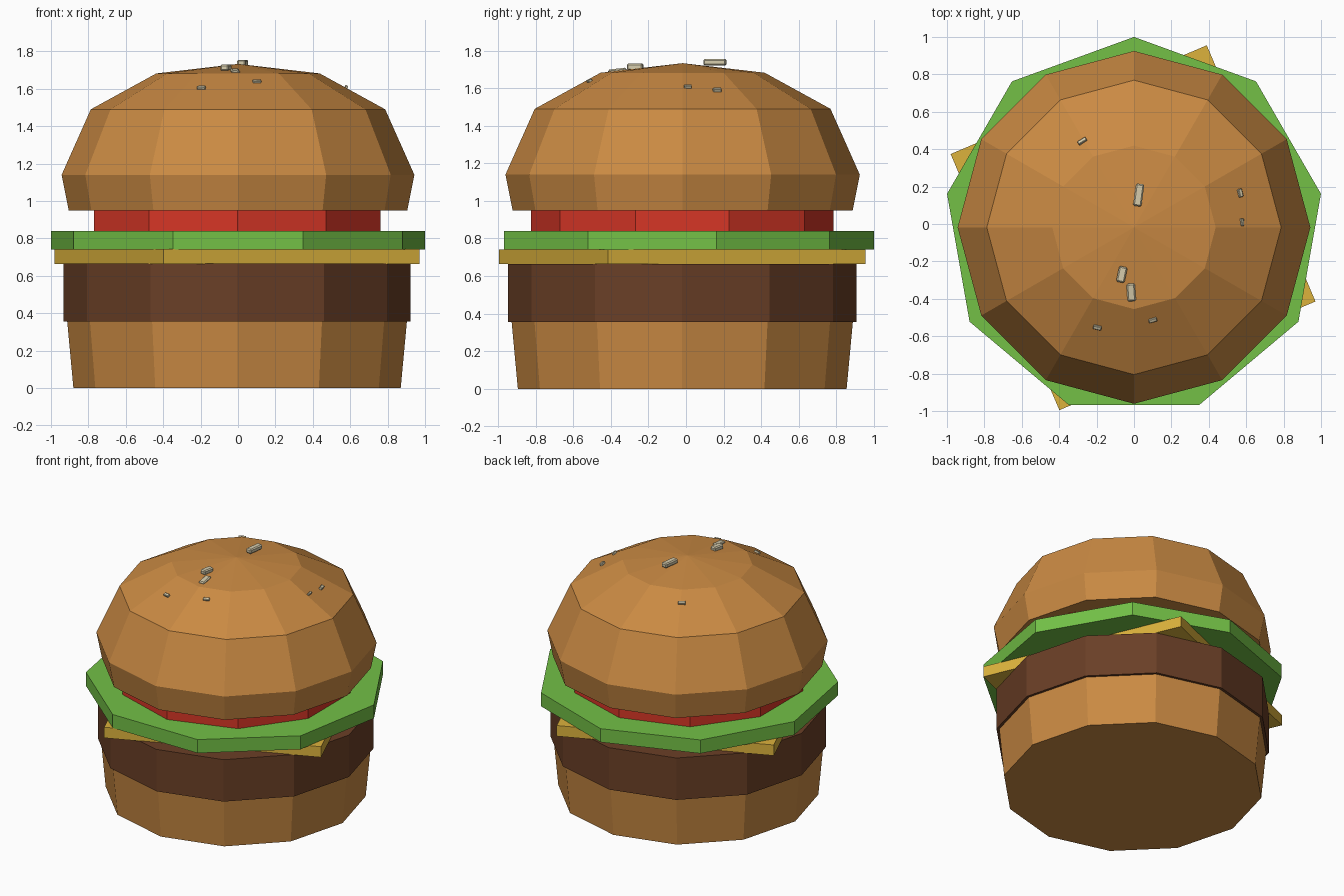
import bpy, bmesh, math
from mathutils import Vector, Matrix

if "Cube" in bpy.data.objects:
    bpy.data.objects.remove(bpy.data.objects["Cube"])


def material(name, rgb):
    lin = [(c / 255 / 12.92) if c / 255 <= 0.04045 else ((c / 255 + 0.055) / 1.055) ** 2.4 for c in rgb]
    m = bpy.data.materials.new(name)
    m.diffuse_color = (*lin, 1)
    m.use_nodes = True
    m.node_tree.nodes["Principled BSDF"].inputs["Base Color"].default_value = m.diffuse_color
    return m


BUN = material("toasted bun", (202, 138, 67))
PATTY = material("cooked meat", (106, 63, 38))
CHEESE = material("cheese yellow", (220, 178, 60))
LETTUCE = material("lettuce green", (115, 192, 70))
TOMATO = material("tomato red", (214, 54, 38))
SEED = material("seed cream", (214, 204, 172))


def finish(bm, name, mat):
    bmesh.ops.recalc_face_normals(bm, faces=bm.faces)
    me = bpy.data.meshes.new(name)
    bm.to_mesh(me)
    bm.free()
    me.materials.append(mat)
    ob = bpy.data.objects.new(name, me)
    bpy.context.collection.objects.link(ob)
    return ob


def layer(name, mat, sides, phase, centre, rings, apex=None):
    """Stack of regular polygons (radius, z), capped flat or with an apex."""
    bm = bmesh.new()
    cx, cy = centre
    loops = []
    for r, z in rings:
        angles = [math.radians(phase) + math.tau * i / sides for i in range(sides)]
        loops.append([bm.verts.new((cx + r * math.cos(a), cy + r * math.sin(a), z)) for a in angles])
    for lo, hi in zip(loops, loops[1:]):
        for i in range(sides):
            j = (i + 1) % sides
            bm.faces.new((lo[i], lo[j], hi[j], hi[i]))
    bm.faces.new(loops[0][::-1])
    if apex is None:
        bm.faces.new(loops[-1])
    else:
        tip = bm.verts.new((cx, cy, apex))
        for i in range(sides):
            bm.faces.new((loops[-1][i], loops[-1][(i + 1) % sides], tip))
    return finish(bm, name, mat)


# Stacked fillings and buns
layer("bottom_bun", BUN, 12, 0, (-0.005, -0.02), [(0.875, 0), (0.908, 0.355)])
layer("patty", PATTY, 12, 0, (-0.005, -0.02), [(0.927, 0.355), (0.927, 0.665)])
layer("cheese_slice", CHEESE, 4, 68, (-0.005, -0.02), [(1.052, 0.663), (1.052, 0.742)])
layer("lettuce_leaf", LETTUCE, 9, 90, (0, -0.015), [(1.015, 0.74), (1.015, 0.84)])
layer("tomato_slice", TOMATO, 10, 90, (-0.003, -0.02), [(0.805, 0.838), (0.805, 0.952)])
layer("top_bun", BUN, 12, 0, (0, -0.018),
      [(0.905, 0.95), (0.943, 1.14), (0.787, 1.49), (0.437, 1.682)], apex=1.733)

# Sesame seeds: x, y, z, width, length, turn, tilt about x, tilt about y (degrees)
seeds = [
    (0.025, 0.155, 1.738, 0.045, 0.12, -8, 0, 0),
    (-0.065, -0.27, 1.713, 0.045, 0.085, -12, 0, 0),
    (-0.015, -0.365, 1.687, 0.045, 0.095, 4, 7, 0),
    (-0.195, -0.55, 1.598, 0.045, 0.022, -15, 25, -8),
    (0.10, -0.51, 1.631, 0.045, 0.022, 18, 25, 5),
    (-0.275, 0.44, 1.625, 0.05, 0.02, 35, -24, -14),
    (0.565, 0.165, 1.585, 0.022, 0.045, 12, -6, 27),
    (0.575, 0.01, 1.602, 0.014, 0.04, 5, 0, 28),
]
for k, (x, y, z, w, l, turn, tx, ty) in enumerate(seeds):
    bm = bmesh.new()
    bmesh.ops.create_cube(bm, size=1)
    bmesh.ops.scale(bm, vec=Vector((w, l, 0.034)), verts=bm.verts)
    bmesh.ops.bevel(bm, geom=bm.edges[:], offset=min(w, l) * 0.16, segments=1, affect='EDGES')
    rot = (Matrix.Rotation(math.radians(ty), 4, 'Y') @ Matrix.Rotation(math.radians(tx), 4, 'X')
           @ Matrix.Rotation(math.radians(turn), 4, 'Z'))
    bmesh.ops.transform(bm, matrix=Matrix.Translation((x, y, z)) @ rot, verts=bm.verts)
    finish(bm, f"sesame_seed_{k + 1}", SEED)
